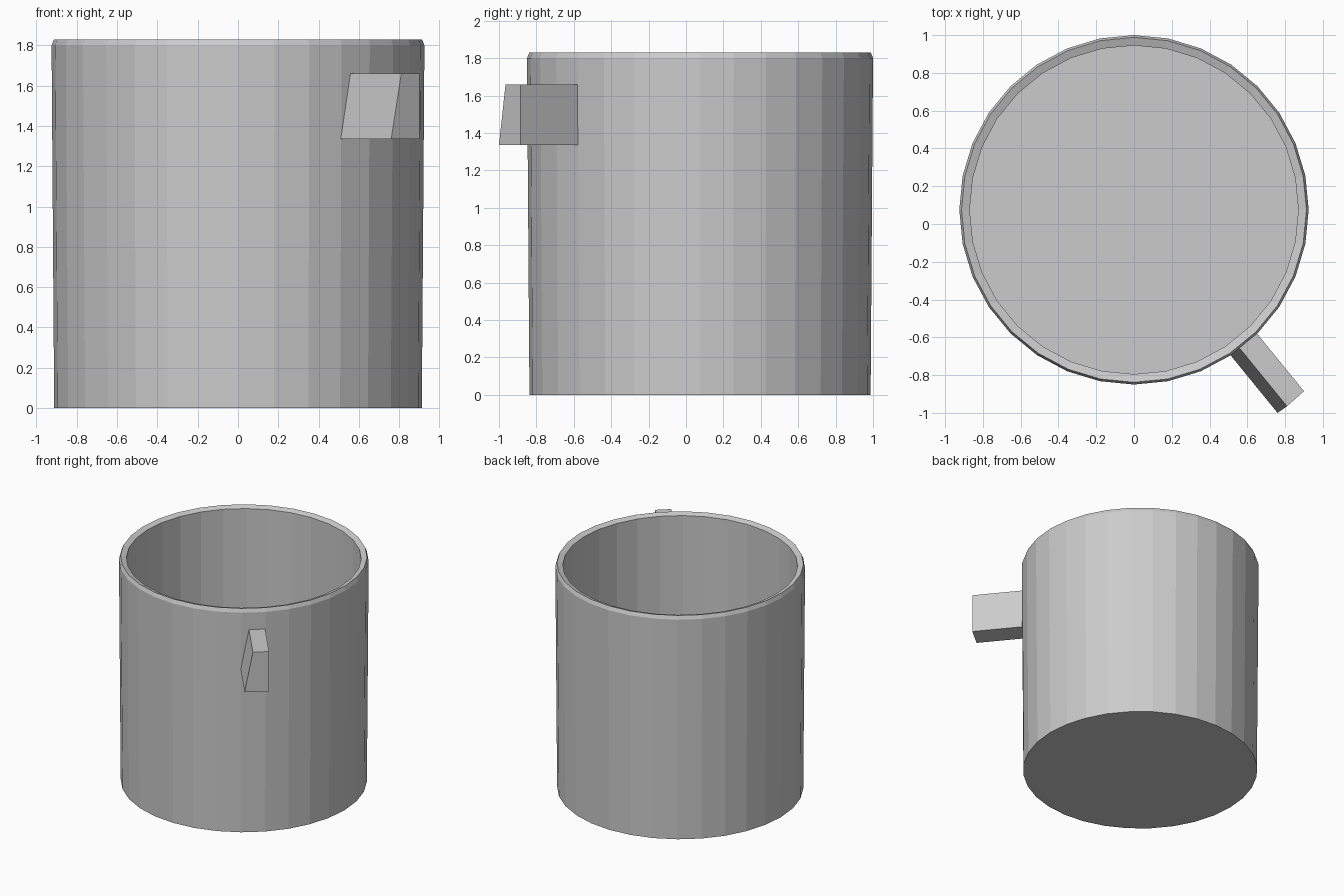
import bpy, bmesh, math

if "Cube" in bpy.data.objects:
    bpy.data.objects.remove(bpy.data.objects["Cube"])

SIDES = 32
CENTRE_Y = 0.075

grey = bpy.data.materials.new("light_grey")
grey.diffuse_color = (0.6, 0.6, 0.6, 1)
grey.use_nodes = True
grey.node_tree.nodes["Principled BSDF"].inputs["Base Color"].default_value = grey.diffuse_color


def finish(bm, name):
    bmesh.ops.recalc_face_normals(bm, faces=bm.faces)
    mesh = bpy.data.meshes.new(name)
    bm.to_mesh(mesh)
    bm.free()
    mesh.materials.append(grey)
    obj = bpy.data.objects.new(name, mesh)
    bpy.context.collection.objects.link(obj)
    return obj


# Cup body: closed profile (radius, height) from outer base, over the rim, to the inner floor
profile = [(0.912, 0), (0.925, 1.80), (0.913, 1.83), (0.87, 1.815), (0.87, 0.06)]
bm = bmesh.new()
rings = []
for r, z in profile:
    ring = []
    for i in range(SIDES):
        a = math.tau * i / SIDES
        ring.append(bm.verts.new((r * math.cos(a), r * math.sin(a) + CENTRE_Y, z)))
    rings.append(ring)
for low, high in zip(rings, rings[1:]):
    for i in range(SIDES):
        j = (i + 1) % SIDES
        bm.faces.new((low[i], low[j], high[j], high[i]))
bm.faces.new(rings[0])
bm.faces.new(rings[-1])
finish(bm, "cup_body")

# Stub handle: tapered cross-section at the outer end, extruded back into the wall
bm = bmesh.new()
section = [(0.90, -0.885, 1.335), (0.90, -0.885, 1.66),
           (0.81, -0.965, 1.66), (0.76, -1.0, 1.335)]
end = bm.faces.new([bm.verts.new(p) for p in section])
extruded = bmesh.ops.extrude_face_region(bm, geom=[end], use_keep_orig=True)
inner = [v for v in extruded["geom"] if isinstance(v, bmesh.types.BMVert)]
bmesh.ops.translate(bm, verts=inner, vec=(-0.265, 0.325, 0))
finish(bm, "stub_handle")
